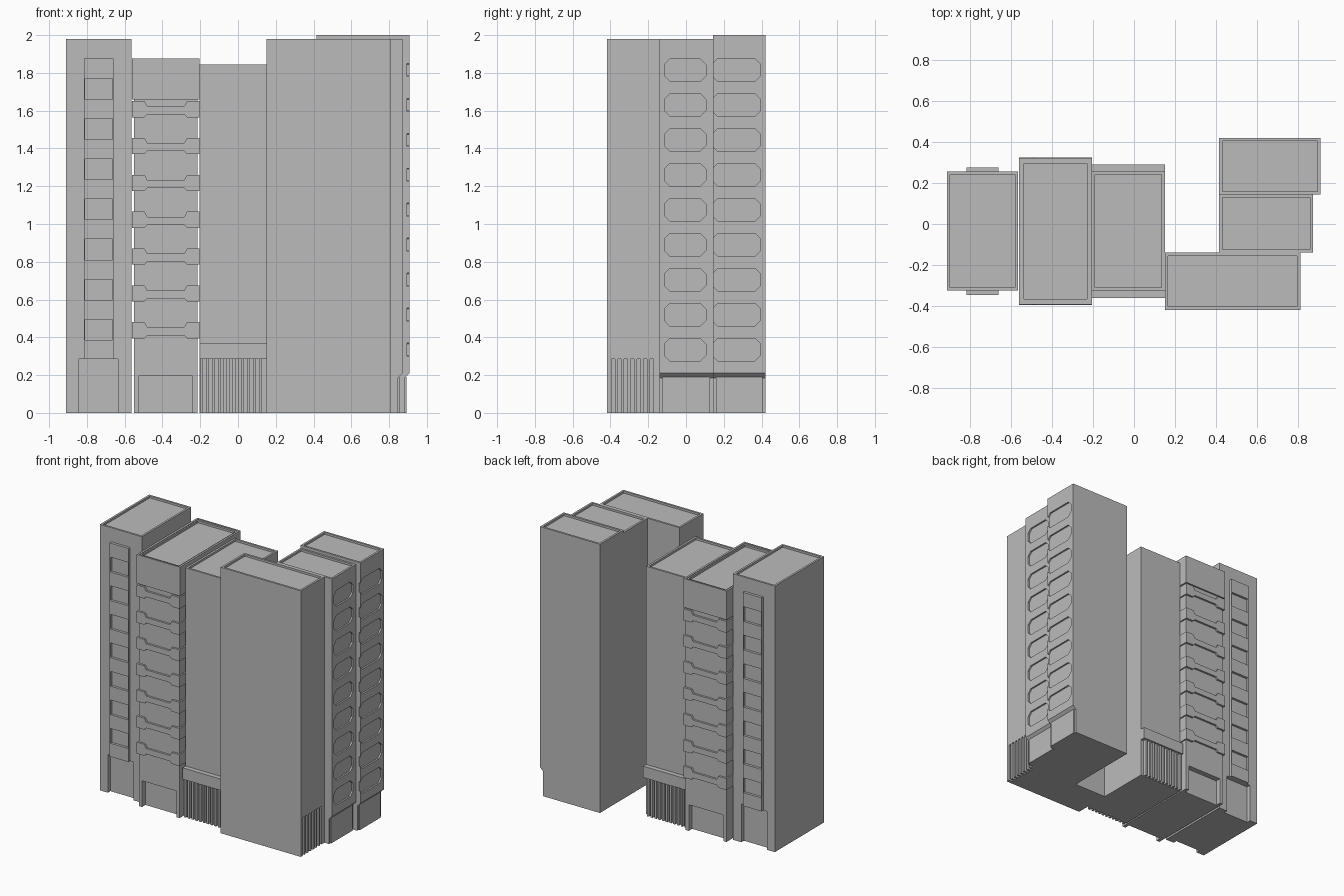
import bpy, bmesh
from mathutils import Vector

old = bpy.data.objects.get("Cube")
if old:
    bpy.data.objects.remove(old, do_unlink=True)

concrete = bpy.data.materials.new("concrete_grey")
concrete.use_nodes = True
GREY = (0.5, 0.5, 0.5, 1)
concrete.diffuse_color = GREY
concrete.node_tree.nodes["Principled BSDF"].inputs["Base Color"].default_value = GREY

MID = -0.035   # mirror line (y) of the three western towers
RIM = 0.015    # parapet thickness


def prism(bm, outline, axis, lo, hi):
    """Extrude a 2D outline along an axis: x uses (y, z), y uses (x, z)."""
    def place(p, d):
        return Vector((d, p[0], p[1]) if axis == "x" else (p[0], d, p[1]))
    face = bm.faces.new([bm.verts.new(place(p, lo)) for p in outline])
    ext = bmesh.ops.extrude_face_region(bm, geom=[face])
    moved = [v for v in ext["geom"] if isinstance(v, bmesh.types.BMVert)]
    bmesh.ops.translate(bm, verts=moved, vec=place((0, 0), hi - lo))


def box(bm, x, y, z):
    prism(bm, [(x[0], z[0]), (x[1], z[0]), (x[1], z[1]), (x[0], z[1])], "y", *y)


def mirrored(y):
    return (2 * MID - y[1], 2 * MID - y[0])


def both_sides(bm, x, y, z):
    box(bm, x, y, z)
    box(bm, x, mirrored(y), z)


def finish(bm, name):
    bmesh.ops.recalc_face_normals(bm, faces=bm.faces)
    mesh = bpy.data.meshes.new(name)
    bm.to_mesh(mesh)
    bm.free()
    mesh.materials.append(concrete)
    obj = bpy.data.objects.new(name, mesh)
    bpy.context.collection.objects.link(obj)
    return obj


def carve(obj, bm):
    """Subtract the cutter volumes and bake the result."""
    cutter = finish(bm, obj.name + "_cutter")
    mod = obj.modifiers.new("carve", "BOOLEAN")
    mod.operation, mod.solver, mod.object = "DIFFERENCE", "EXACT", cutter
    bpy.context.view_layer.update()
    deps = bpy.context.evaluated_depsgraph_get()
    baked = bpy.data.meshes.new_from_object(obj.evaluated_get(deps))
    obj.modifiers.clear()
    obj.data = baked
    bpy.data.objects.remove(cutter, do_unlink=True)


def roof_cut(bm, x, y, top):
    box(bm, (x[0] + RIM, x[1] - RIM), (y[0] + RIM, y[1] - RIM), (top - 0.015, top + 0.1))


def tower(name, x, y, top):
    bm = bmesh.new()
    box(bm, x, y, (0, top))
    return finish(bm, name)


# West tower: recessed entrances and a projecting window strip front and back
ax, ay = (-0.91, -0.565), (-0.325, 0.255)
west = tower("west_tower", ax, ay, 1.98)
cut = bmesh.new()
roof_cut(cut, ax, ay, 1.98)
both_sides(cut, (-0.845, -0.635), (ay[0] - 0.1, ay[0] + 0.03), (-0.1, 0.285))
carve(west, cut)

bm = bmesh.new()
both_sides(bm, (-0.815, -0.66), (ay[0] - 0.02, ay[0]), (0.285, 1.875))
strip = finish(bm, "west_window_strips")
cut = bmesh.new()
for i in range(7):
    z = 0.385 + 0.2125 * i
    both_sides(cut, (-0.81, -0.665), (ay[0] - 0.1, ay[0] - 0.002), (z, z + 0.11))
carve(strip, cut)

# Balcony tower: plain core, wider base and notched bands wrapping it
bx, by = (-0.55, -0.215), (-0.38, 0.31)
balcony = tower("balcony_tower", bx, by, 1.87)
cut = bmesh.new()
roof_cut(cut, bx, by, 1.87)
both_sides(cut, (-0.525, -0.24), (by[0] - 0.1, by[0] + 0.04), (-0.1, 0.195))
carve(balcony, cut)

bm = bmesh.new()
box(bm, (-0.56, -0.205), (by[0] - 0.012, by[1] + 0.012), (1.66, 1.875))
crown = finish(bm, "balcony_tower_crown")
cut = bmesh.new()
box(cut, (-0.545, -0.22), (by[0], by[1]), (1.5, 2))
carve(crown, cut)

band = [(-0.56, -0.04), (-0.495, -0.04), (-0.48, -0.024), (-0.285, -0.024),
        (-0.27, -0.04), (-0.205, -0.04), (-0.205, 0.045), (-0.27, 0.045),
        (-0.285, 0.018), (-0.48, 0.018), (-0.495, 0.045), (-0.56, 0.045)]
bm = bmesh.new()
for i in range(7):
    z = 0.435 + 0.195 * i
    prism(bm, [(px, z + pz) for px, pz in band], "y", by[0] - 0.015, by[1] + 0.015)
finish(bm, "balcony_bands")

# Link tower: ledge over a screen of vertical slats, front and back
cx, cy = (-0.205, 0.15), (-0.325, 0.255)
link = tower("link_tower", cx, cy, 1.845)
cut = bmesh.new()
roof_cut(cut, cx, cy, 1.845)
carve(link, cut)
bm = bmesh.new()
both_sides(bm, cx, (cy[0] - 0.035, cy[0]), (0.285, 0.37))
finish(bm, "link_ledges")
bm = bmesh.new()
for i in range(11):
    x = -0.2 + 0.031 * i
    both_sides(bm, (x, x + 0.016), (cy[0] - 0.025, cy[0]), (0, 0.285))
finish(bm, "link_slats")

# Front slab: blank walls, grooved ground floor at its east end
dx, dy = (0.15, 0.81), (-0.418, -0.14)
slab = tower("front_slab", dx, dy, 1.98)
cut = bmesh.new()
roof_cut(cut, dx, dy, 1.98)
for i in range(7):
    y = -0.395 + 0.034 * i
    box(cut, (dx[1] - 0.03, dx[1] + 0.1), (y, y + 0.018), (-0.1, 0.285))
carve(slab, cut)


# East towers: set-back ground floor and bevelled window recesses
def east_tower(name, x, y, top, window):
    bm = bmesh.new()
    foot = x[1] - 0.025
    prism(bm, [(x[0], 0), (foot, 0), (foot, 0.185), (x[1], 0.21),
               (x[1], top), (x[0], top)], "y", *y)
    obj = finish(bm, name)
    cut = bmesh.new()
    roof_cut(cut, x, y, top)
    a, b, c = window[0], window[1], 0.03
    for i in range(9):
        lo = 0.275 + 0.185 * i
        hi = lo + 0.12
        prism(cut, [(a + c, lo), (b - c, lo), (b, lo + c), (b, hi - c),
                    (b - c, hi), (a + c, hi), (a, hi - c), (a, lo + c)],
              "x", x[1] - 0.012, x[1] + 0.1)
    carve(obj, cut)
    bm = bmesh.new()
    box(bm, (foot, foot + 0.008), (y[0] + 0.015, y[1] - 0.015), (0, 0.19))
    finish(bm, name + "_ground_panel")


east_tower("east_tower_middle", (0.415, 0.872), (-0.14, 0.143), 1.98, (-0.115, 0.105))
east_tower("east_tower_rear", (0.415, 0.908), (0.143, 0.42), 2.0, (0.138, 0.395))
